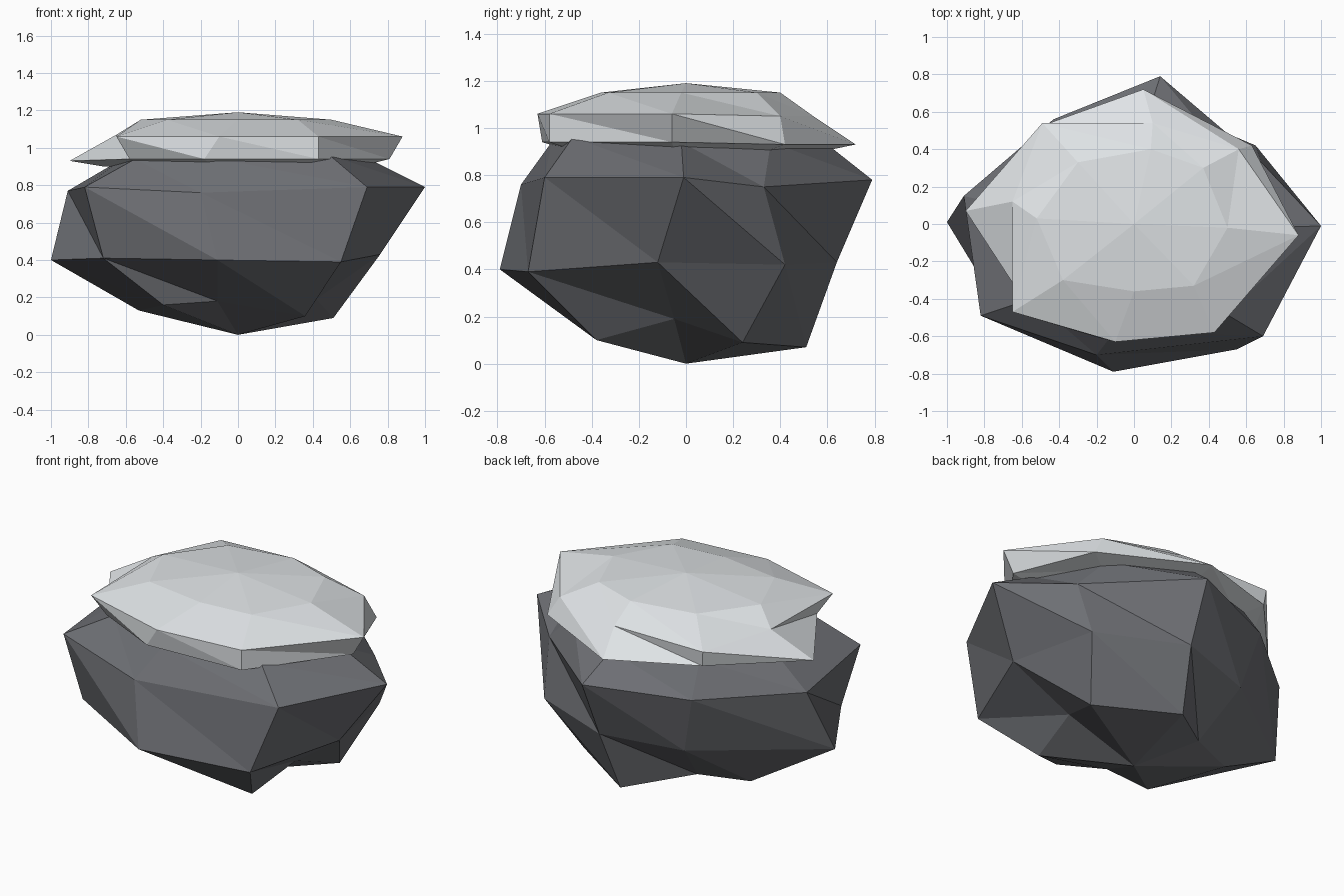
import bpy
import bmesh
from mathutils import Vector

default_cube = bpy.data.objects.get("Cube")
if default_cube:
    bpy.data.objects.remove(default_cube, do_unlink=True)


def make_material(name, colour):
    material = bpy.data.materials.new(name)
    material.use_nodes = True
    material.diffuse_color = colour
    shader = material.node_tree.nodes["Principled BSDF"]
    shader.inputs["Base Color"].default_value = colour
    shader.inputs["Roughness"].default_value = 0.9
    return material


def scaled_ring(ring, factor, height):
    """Shrink a ring towards the middle and flatten it at one height."""
    return [(x * factor, y * factor, height) for x, y, z in ring]


def loft_shell(name, bottom, rings, top, material):
    """Join eight-sided rings, from bottom to top, into a faceted closed shell."""
    bm = bmesh.new()
    low_pole = bm.verts.new(bottom)
    loops = [[bm.verts.new(Vector(p)) for p in ring] for ring in rings]
    high_pole = bm.verts.new(top)
    count = len(loops[0])
    for i in range(count):
        j = (i + 1) % count
        bm.faces.new((low_pole, loops[0][j], loops[0][i]))
        for lower, upper in zip(loops, loops[1:]):
            bm.faces.new((lower[i], lower[j], upper[i]))
            bm.faces.new((lower[j], upper[j], upper[i]))
        bm.faces.new((loops[-1][i], loops[-1][j], high_pole))
    mesh = bpy.data.meshes.new(name)
    bm.to_mesh(mesh)
    bm.free()
    mesh.materials.append(material)
    shell = bpy.data.objects.new(name, mesh)
    bpy.context.collection.objects.link(shell)
    return shell


stone_grey = make_material("stone grey", (0.155, 0.16, 0.175, 1))
snow_white = make_material("snow white", (0.74, 0.77, 0.79, 1))

# Boulder: rings run anticlockwise from the +x side
rock_foot = [(.42, -.05, .19), (.51, .24, .09), (.08, .51, .07), (-.25, .25, .14),
             (-.53, .14, .13), (-.4, -.36, .16), (-.11, -.36, .18), (.36, -.38, .1)]
rock_belly = [(.76, -.12, .43), (.65, .42, .42), (.13, .64, .43), (-.34, .5, .4),
              (-1, .01, .4), (-.72, -.45, .41), (-.11, -.79, .4), (.55, -.67, .39)]
rock_shoulder = [(1, -.01, .79), (.68, .33, .75), (.14, .79, .78), (-.43, .56, .75),
                 (-.91, .15, .77), (-.82, -.49, .79), (-.2, -.7, .76), (.69, -.6, .79)]
rock_crown = [(.7, -.02, .94), (.5, .36, .94), (.08, .6, .93), (-.4, .44, .94),
              (-.62, .08, .94), (-.55, -.4, .94), (-.1, -.57, .94), (.49, -.48, .96)]
loft_shell("boulder", (0, 0, 0),
           [rock_foot, rock_belly, rock_shoulder, rock_crown],
           (0, 0, 1.05), stone_grey)

# Snow cap: a thin slab with two lips jutting out low at the back and side
snow_hem = [(.81, -.06, .94), (.63, .42, .93), (.05, .72, .93), (-.48, .53, .96),
            (-.9, .07, .93), (-.58, -.42, .94), (-.18, -.61, .94), (.43, -.58, .94)]
snow_rim = [(.88, -.06, 1.06), (.56, .4, 1.05), (.1, .54, 1.05), (-.49, .54, 1.05),
            (-.65, .12, 1.07), (-.65, -.47, 1.06), (-.1, -.63, 1.06), (.43, -.58, 1.06)]
snow_top = [(.5, -.02, 1.15), (.37, .3, 1.15), (.09, .4, 1.15), (-.3, .33, 1.15),
            (-.52, .03, 1.15), (-.38, -.3, 1.15), (0, -.36, 1.15), (.32, -.33, 1.15)]
snow_underside = scaled_ring(snow_hem, 0.8, 0.9)
loft_shell("snow_cap", (0, 0, 0.92),
           [snow_underside, snow_hem, snow_rim, snow_top],
           (0, 0, 1.19), snow_white)
